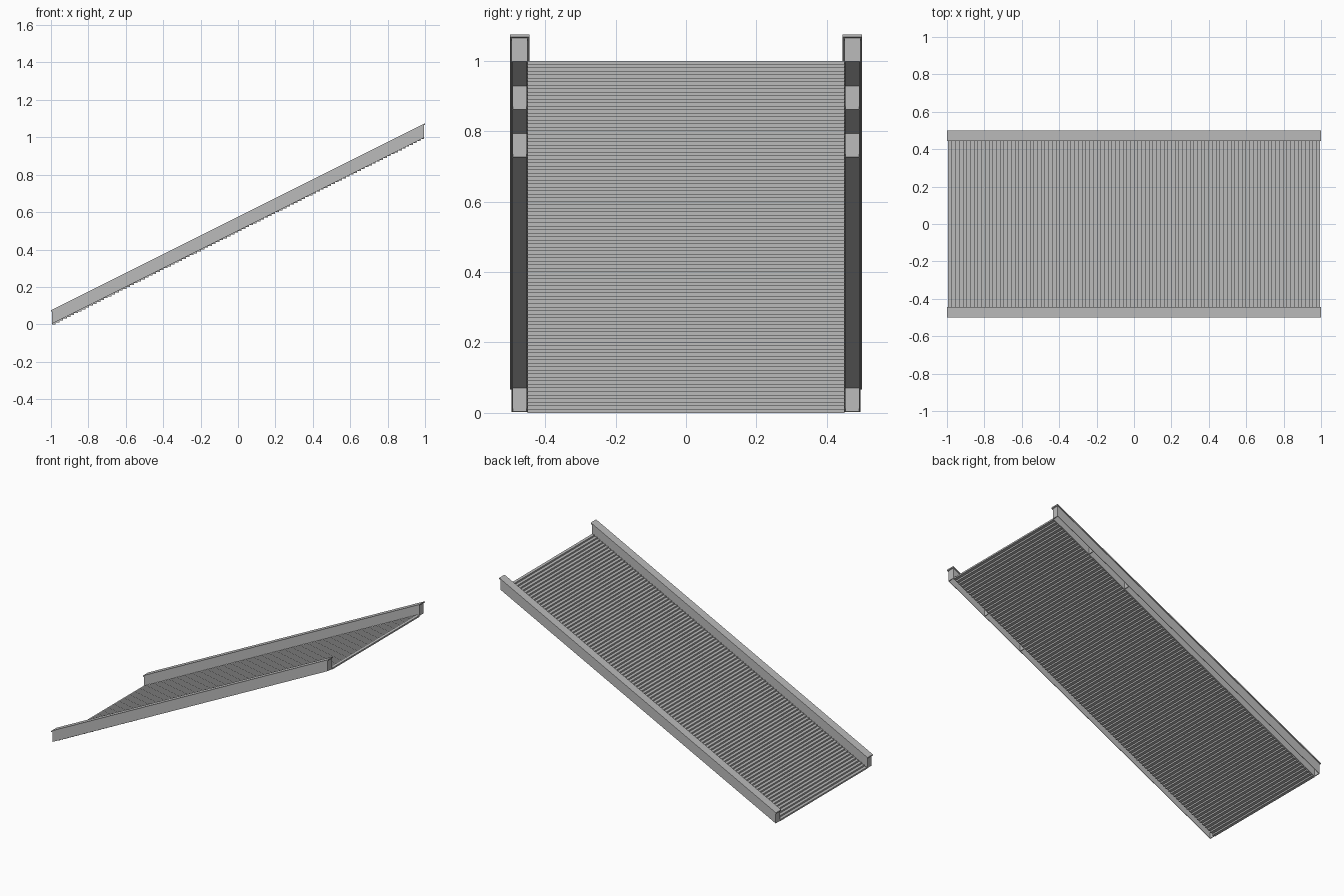
import bpy
import bmesh

cube = bpy.data.objects.get("Cube")
if cube:
    bpy.data.objects.remove(cube, do_unlink=True)

SLOPE = 0.5
END = 0.995      # half length of the walls
THIN = 0.003     # sheet thickness

grey = bpy.data.materials.new("plain_grey")
grey.use_nodes = True
colour = (0.5, 0.5, 0.5, 1)
grey.diffuse_color = colour
grey.node_tree.nodes["Principled BSDF"].inputs["Base Color"].default_value = colour


def box(bm, xs, ys, zs, slope=0.0):
    """Box whose heights follow the incline when a slope is given."""
    v = [[[bm.verts.new((x, y, z + slope * (x + 1))) for z in zs]
          for y in ys] for x in xs]
    for i in (0, 1):
        for quad in (
            (v[i][0][0], v[i][1][0], v[i][1][1], v[i][0][1]),
            (v[0][i][0], v[1][i][0], v[1][i][1], v[0][i][1]),
            (v[0][0][i], v[1][0][i], v[1][1][i], v[0][1][i]),
        ):
            bm.faces.new(quad)


def finish(bm, name):
    bmesh.ops.recalc_face_normals(bm, faces=bm.faces)
    mesh = bpy.data.meshes.new(name)
    bm.to_mesh(mesh)
    bm.free()
    mesh.materials.append(grey)
    obj = bpy.data.objects.new(name, mesh)
    bpy.context.collection.objects.link(obj)
    return obj


def sloped_part(name, xs, ys, zs):
    bm = bmesh.new()
    box(bm, xs, ys, zs, SLOPE)
    return finish(bm, name)


# Side channels: two walls, a wider cap, and cross plates, open underneath
for side, sign in (("left", 1), ("right", -1)):
    def across(a, b):
        return sorted((sign * a, sign * b))

    sloped_part(side + "_outer_wall", (-END, END),
                across(0.495 - THIN, 0.495), (0, 0.067))
    sloped_part(side + "_inner_wall", (-END, END),
                across(0.45, 0.45 + THIN), (0, 0.067))
    sloped_part(side + "_cap", (-1, 1), across(0.445, 0.5), (0.067, 0.075))
    for n, x in enumerate((-END, 0.45, 0.72, END - THIN)):
        sloped_part(f"{side}_cross_plate_{n + 1}", (x, x + THIN),
                    across(0.45 + THIN, 0.495 - THIN), (0, 0.067))

# Flight of fine steps between the channels
STEPS = 100
run, rise = 2 * END / STEPS, 1 / STEPS
bm = bmesh.new()
box(bm, (-END, -END + run), (-0.45, 0.45), (0, rise))
steps = finish(bm, "steps")
array = steps.modifiers.new("repeat_steps", 'ARRAY')
array.count = STEPS
array.use_relative_offset = False
array.use_constant_offset = True
array.constant_offset_displace = (run, 0, rise)
